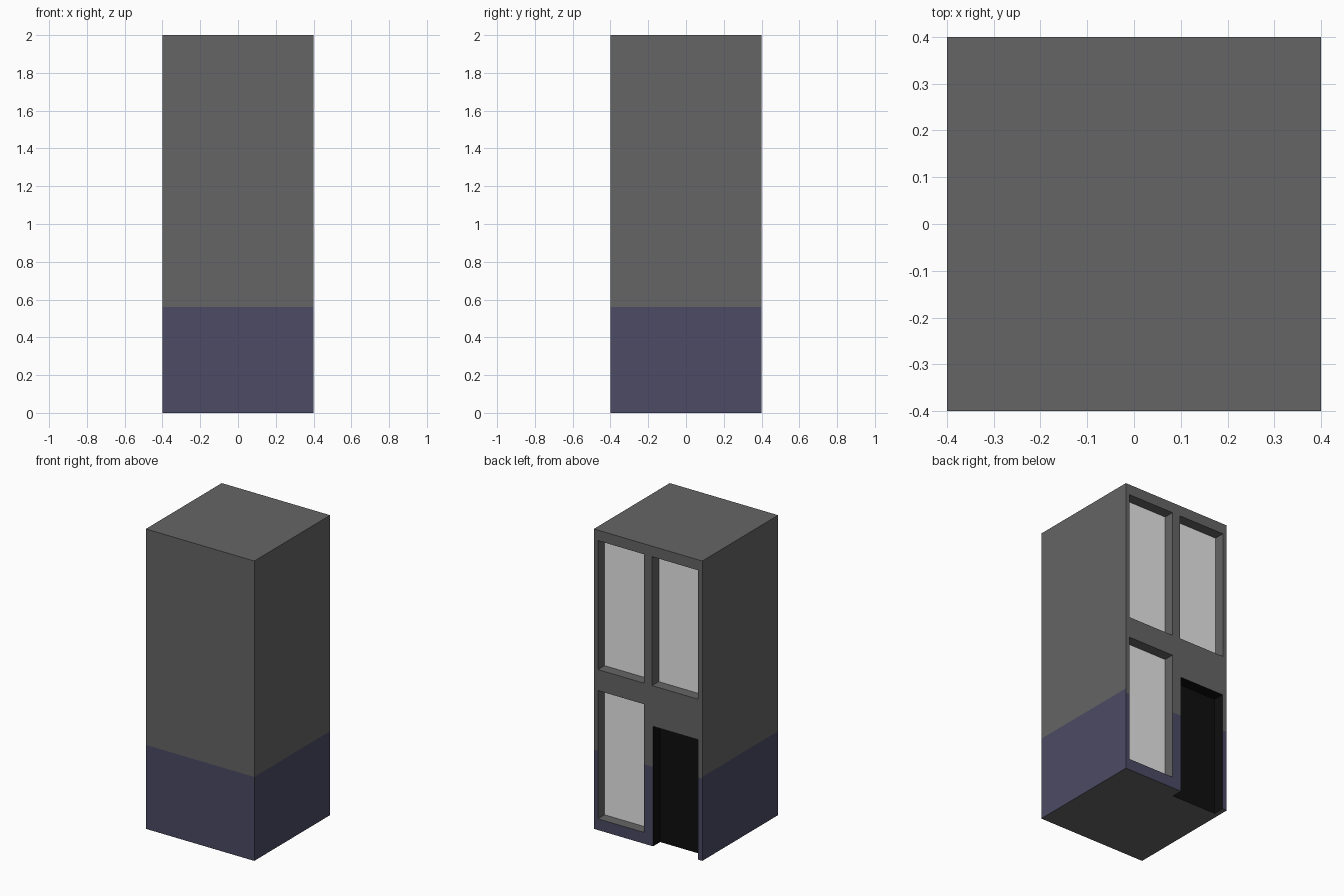
import bpy

if "Cube" in bpy.data.objects:
    bpy.data.objects.remove(bpy.data.objects["Cube"])

H, TOP, DEPTH = 0.4, 2.0, 0.07
BACK, INNER, DOOR_Y = H, H - DEPTH, H - 0.075


def material(name, rgb):
    m = bpy.data.materials.new(name)
    m.diffuse_color = (*rgb, 1)
    m.use_nodes = True
    m.node_tree.nodes["Principled BSDF"].inputs["Base Color"].default_value = m.diffuse_color
    return m


grey = material("grey wall", (0.130, 0.130, 0.130))
navy = material("navy base paint", (0.072, 0.069, 0.130))
pale = material("pale window", (0.9, 0.9, 0.9))
black = material("black door", (0.0045, 0.0045, 0.0045))


def build(name, quads, mats):
    """Make one object from (four corners, material index) pairs."""
    verts, faces = [], []
    for corners, _ in quads:
        faces.append(range(len(verts), len(verts) + 4))
        verts += corners
    me = bpy.data.meshes.new(name)
    me.from_pydata(verts, [], [list(f) for f in faces])
    for m in mats:
        me.materials.append(m)
    for poly, (_, mi) in zip(me.polygons, quads):
        poly.material_index = mi
    ob = bpy.data.objects.new(name, me)
    bpy.context.collection.objects.link(ob)
    return ob


def back_rect(x0, x1, z0, z1, y):
    """Quad facing +y."""
    return [(x1, y, z0), (x0, y, z0), (x0, y, z1), (x1, y, z1)]


def flat_rect(x0, x1, y0, y1, z, up):
    q = [(x0, y0, z), (x1, y0, z), (x1, y1, z), (x0, y1, z)]
    return q if up else q[::-1]


def side_rect(x, y0, y1, z0, z1, right):
    q = [(x, y0, z0), (x, y1, z0), (x, y1, z1), (x, y0, z1)]
    return q if right else q[::-1]


# Openings in the back wall: x0, x1, z0, z1
windows = {
    "upper_left_window": (0.03, 0.37, 1.07, 1.93),
    "upper_right_window": (-0.37, -0.03, 1.07, 1.93),
    "lower_window": (0.03, 0.37, 0.075, 0.93),
}
door = (-0.367, -0.037, 0.0, 0.8)
openings = list(windows.values()) + [door]

# Outer shell: front, sides, roof; painted base below 0.56
shell = []
for z0, z1, mi in ((0, 0.56, 1), (0.56, TOP, 0)):
    shell.append((back_rect(-H, H, z0, z1, -H)[::-1], mi))
    shell.append((side_rect(H, -H, H, z0, z1, True), mi))
    shell.append((side_rect(-H, -H, H, z0, z1, False), mi))
shell.append((flat_rect(-H, H, -H, H, TOP, True), 0))

# Underside, notched where the doorway cuts through
shell.append((flat_rect(-H, H, -H, DOOR_Y, 0, False), 0))
shell.append((flat_rect(-H, door[0], DOOR_Y, H, 0, False), 0))
shell.append((flat_rect(door[1], H, DOOR_Y, H, 0, False), 0))

# Back wall: grid cells outside the openings, paint line by position
xs = sorted({-H, H} | {v for o in openings for v in o[:2]})
zs = sorted({0.0, 0.53, 0.55, TOP} | {v for o in openings for v in o[2:]})
for x0, x1 in zip(xs, xs[1:]):
    for z0, z1 in zip(zs, zs[1:]):
        cx, cz = (x0 + x1) / 2, (z0 + z1) / 2
        if any(a < cx < b and c < cz < d for a, b, c, d in openings):
            continue
        line = 0.55 if cx < -0.2 else 0.53
        shell.append((back_rect(x0, x1, z0, z1, BACK), int(cz < line)))
build("tower_body", shell, [grey, navy])


def recess(name, box, y, mats, sill=True):
    """Pane set back from the wall with reveal faces around it."""
    x0, x1, z0, z1 = box
    quads = [
        (back_rect(x0, x1, z0, z1, y), 1),
        (side_rect(x0, y, BACK, z0, z1, True), 0),
        (side_rect(x1, y, BACK, z0, z1, False), 0),
        (flat_rect(x0, x1, y, BACK, z1, False), 0),
    ]
    if sill:
        quads.append((flat_rect(x0, x1, y, BACK, z0, True), 0))
    build(name, quads, mats)


# Windows and the open-bottomed doorway
for name, box in windows.items():
    recess(name, box, INNER, [grey, pale])
recess("door", door, DOOR_Y, [black, black], sill=False)
